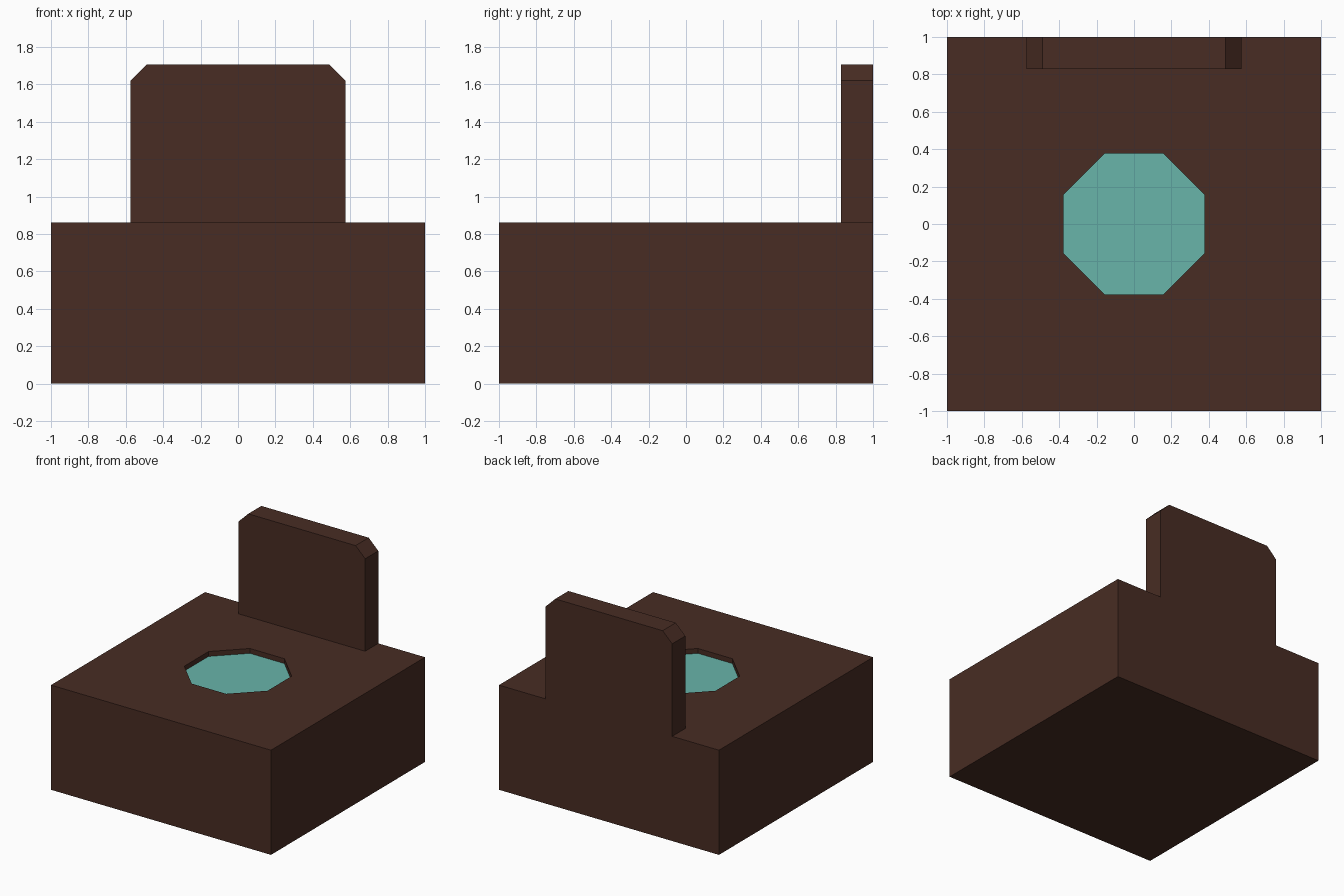
import bpy, bmesh, math

if "Cube" in bpy.data.objects:
    bpy.data.objects.remove(bpy.data.objects["Cube"])

BASE_H = 0.86      # height of the block
POOL_DEPTH = 0.04  # depth of the octagonal recess
POOL_R = 0.378 / math.cos(math.pi / 8)


def material(name, rgb):
    m = bpy.data.materials.new(name)
    m.diffuse_color = (*rgb, 1)
    m.use_nodes = True
    m.node_tree.nodes["Principled BSDF"].inputs["Base Color"].default_value = m.diffuse_color
    return m


def finish(name, bm, mat):
    bmesh.ops.recalc_face_normals(bm, faces=bm.faces)
    mesh = bpy.data.meshes.new(name)
    bm.to_mesh(mesh)
    bm.free()
    mesh.materials.append(mat)
    obj = bpy.data.objects.new(name, mesh)
    bpy.context.collection.objects.link(obj)
    return obj


def octagon(bm, z):
    angles = [math.radians(22.5 + 45 * i) for i in range(8)]
    return [bm.verts.new((POOL_R * math.cos(a), POOL_R * math.sin(a), z)) for a in angles]


brown = material("dark brown", (0.065, 0.0252, 0.0168))
teal = material("teal", (0.138, 0.462, 0.402))

# Block with an octagonal recess in its top
bm = bmesh.new()
corners = [(1, 1), (-1, 1), (-1, -1), (1, -1)]
low = [bm.verts.new((x, y, 0)) for x, y in corners]
top = [bm.verts.new((x, y, BASE_H)) for x, y in corners]
rim = octagon(bm, BASE_H)
floor = octagon(bm, BASE_H - POOL_DEPTH)
bm.faces.new(low)
for i in range(4):
    j = (i + 1) % 4
    a, b, c = rim[2 * i], rim[2 * i + 1], rim[(2 * i + 2) % 8]
    bm.faces.new((low[i], low[j], top[j], top[i]))
    bm.faces.new((top[i], b, a))
    bm.faces.new((top[i], top[j], c, b))
for i in range(8):
    j = (i + 1) % 8
    bm.faces.new((rim[i], rim[j], floor[j], floor[i]))
bm.faces.new(floor)
block = finish("base_block", bm, brown)
block.data.materials.append(teal)
# The recess floor is the only upward face below the rim
for p in block.data.polygons:
    if p.normal.z > 0.9 and p.center.z < BASE_H - 0.01:
        p.material_index = 1

# Upright back panel with clipped top corners
bm = bmesh.new()
half = [(0.575, BASE_H), (0.575, 1.62), (0.488, 1.705)]
profile = half + [(-x, z) for x, z in reversed(half)]
face = bm.faces.new([bm.verts.new((x, 0.83, z)) for x, z in profile])
ext = bmesh.ops.extrude_face_region(bm, geom=[face], use_keep_orig=True)
bmesh.ops.translate(bm, vec=(0, 0.17, 0),
                    verts=[v for v in ext["geom"] if isinstance(v, bmesh.types.BMVert)])
finish("back_panel", bm, brown)
